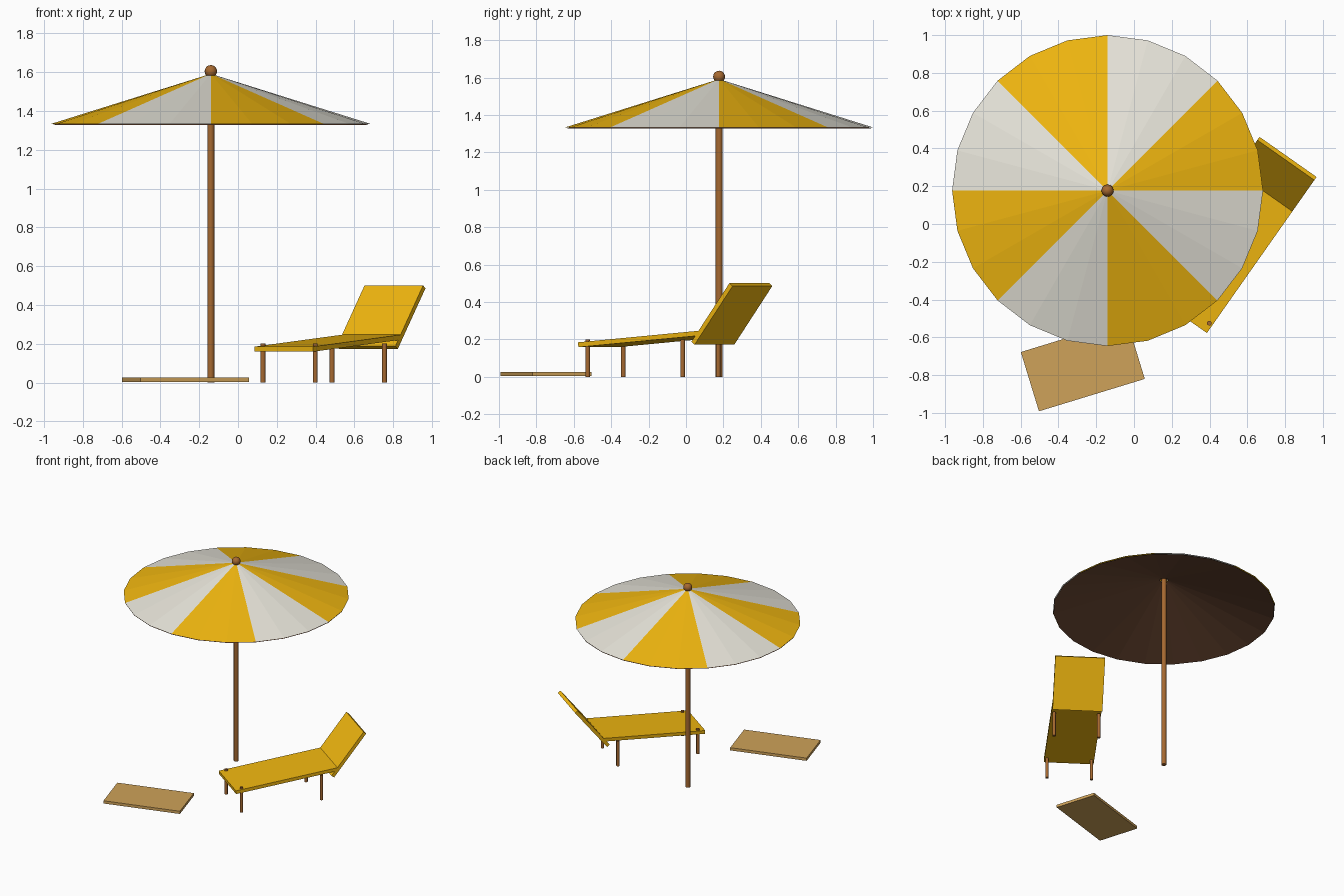
import bpy, bmesh
from math import cos, sin, pi, radians
from mathutils import Matrix, Vector

if "Cube" in bpy.data.objects:
    bpy.data.objects.remove(bpy.data.objects["Cube"])


def material(name, rgb):
    m = bpy.data.materials.new(name)
    m.diffuse_color = (*rgb, 1)
    m.use_nodes = True
    m.node_tree.nodes["Principled BSDF"].inputs["Base Color"].default_value = m.diffuse_color
    return m


YELLOW = material("yellow", (0.87, 0.47, 0.005))
WHITE = material("white", (0.80, 0.78, 0.70))
WOOD = material("wood", (0.38, 0.14, 0.03))
LINING = material("lining", (0.16, 0.07, 0.035))
TAN = material("tan", (0.62, 0.36, 0.10))


def make(name, bm, mats, matrix=Matrix()):
    me = bpy.data.meshes.new(name)
    bm.to_mesh(me)
    bm.free()
    for m in mats:
        me.materials.append(m)
    ob = bpy.data.objects.new(name, me)
    ob.matrix_world = matrix
    bpy.context.collection.objects.link(ob)
    return ob


def box(name, size, matrix, mat):
    bm = bmesh.new()
    bmesh.ops.create_cube(bm, size=1)
    bmesh.ops.scale(bm, vec=size, verts=bm.verts)
    return make(name, bm, [mat], matrix)


def smooth(bm, sides=4):
    for f in bm.faces:
        f.smooth = len(f.verts) <= sides


def rod(name, x, y, z0, z1, r, mat, segments=12):
    bm = bmesh.new()
    bmesh.ops.create_cone(bm, cap_ends=True, segments=segments, radius1=r, radius2=r,
                          depth=z1 - z0)
    smooth(bm)
    for e in bm.edges:
        e.smooth = all(len(f.verts) == 4 for f in e.link_faces)
    return make(name, bm, [mat], Matrix.Translation((x, y, (z0 + z1) / 2)))


# Parasol
PX, PY, R, N = -0.14, 0.177, 0.823, 24
parasol = Matrix.Translation((PX, PY, 0))
rod("pole", PX, PY, 0, 1.58, 0.018, WOOD)

bm = bmesh.new()
bmesh.ops.create_uvsphere(bm, u_segments=16, v_segments=10, radius=0.032)
smooth(bm)
make("finial", bm, [WOOD], Matrix.Translation((PX, PY, 1.605)))


def rim_points(bm, r, z):
    return [bm.verts.new((r * cos(2 * pi * i / N), r * sin(2 * pi * i / N), z))
            for i in range(N)]


# Striped canopy: three facets per panel, alternating colours
bm = bmesh.new()
apex = bm.verts.new((0, 0, 1.592))
rim = rim_points(bm, R, 1.334)
for i in range(N):
    f = bm.faces.new((rim[i], rim[(i + 1) % N], apex))
    f.material_index = (i // 3) % 2
make("canopy", bm, [YELLOW, WHITE], parasol)

# Dark underside, open around the pole
bm = bmesh.new()
low, high = rim_points(bm, R - 0.004, 1.327), rim_points(bm, 0.03, 1.573)
for i in range(N):
    j = (i + 1) % N
    bm.faces.new((low[j], low[i], high[i], high[j]))
make("canopy_lining", bm, [LINING], parasol)

# Lounger: local x runs from foot to head, origin at the middle of the foot edge
lounger = Matrix.Translation((0.235, -0.471, 0)) @ Matrix.Rotation(radians(54.9), 4, 'Z')
WIDTH, THICK = 0.369, 0.026


def slab(name, s, z, angle, length):
    # s, z is the lower edge at the foot end of the slab
    m = (lounger @ Matrix.Translation((s, 0, z)) @ Matrix.Rotation(-angle, 4, 'Y')
         @ Matrix.Translation((length / 2, 0, THICK / 2)))
    box(name, (length, WIDTH, THICK), m, YELLOW)


slab("seat", 0.002, 0.159, 0.078, 0.80)
slab("backrest", 0.761, 0.172, 0.90, 0.40)

for end, s in (("foot", 0.05), ("head", 0.67)):
    for side, t in (("left", 0.165), ("right", -0.165)):
        p = lounger @ Vector((s, t, 0))
        rod(f"{end}_{side}_leg", p.x, p.y, 0, 0.2, 0.0125, WOOD)

# Flat mat lying on the ground
box("mat", (0.586, 0.328, 0.022),
    Matrix.Translation((-0.271, -0.749, 0.015)) @ Matrix.Rotation(radians(17), 4, 'Z'), TAN)
